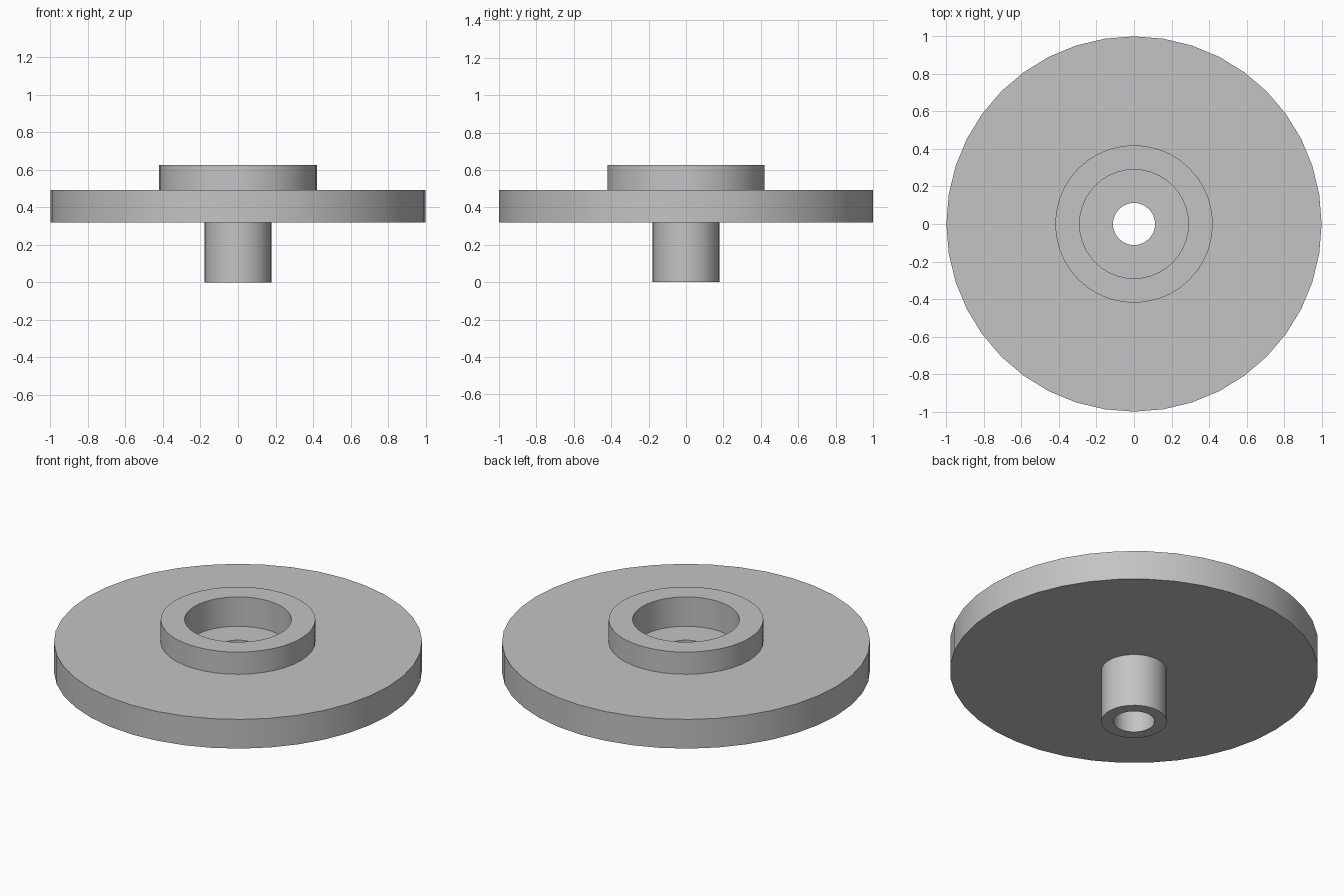
import bpy, bmesh, math
from mathutils import Vector

cube = bpy.data.objects.get("Cube")
if cube:
    bpy.data.objects.remove(cube, do_unlink=True)

SIDES = 40

grey = bpy.data.materials.new("plain_grey")
grey.use_nodes = True
colour = (0.55, 0.55, 0.55, 1)
grey.diffuse_color = colour
grey.node_tree.nodes["Principled BSDF"].inputs["Base Color"].default_value = colour


def lathe(name, profile):
    """Turn a closed (radius, height) profile round the z axis."""
    bm = bmesh.new()
    verts = [bm.verts.new((r, 0, z)) for r, z in profile]
    edges = [bm.edges.new((v, verts[i - 1])) for i, v in enumerate(verts)]
    bmesh.ops.spin(bm, geom=verts + edges, cent=Vector(), axis=(0, 0, 1),
                   angle=math.tau, steps=SIDES, use_merge=True)
    bmesh.ops.remove_doubles(bm, verts=bm.verts, dist=0.0001)
    bmesh.ops.recalc_face_normals(bm, faces=bm.faces)
    mesh = bpy.data.meshes.new(name)
    bm.to_mesh(mesh)
    bm.free()
    mesh.materials.append(grey)
    obj = bpy.data.objects.new(name, mesh)
    bpy.context.collection.objects.link(obj)
    bpy.ops.object.select_all(action='DESELECT')
    obj.select_set(True)
    bpy.context.view_layer.objects.active = obj
    bpy.ops.object.shade_smooth_by_angle(angle=math.radians(30))
    return obj


# Radii and heights
hole, post, bore, collar, disc = 0.112, 0.178, 0.29, 0.42, 1.0
disc_bottom, bore_floor, disc_top, collar_top = 0.318, 0.45, 0.493, 0.626

# One turned piece: hollow post, flange disc and collar with a counterbore
lathe("flanged_hub", [
    (hole, 0), (post, 0), (post, disc_bottom), (disc, disc_bottom),
    (disc, disc_top), (collar, disc_top), (collar, collar_top),
    (bore, collar_top), (bore, bore_floor), (hole, bore_floor),
])
